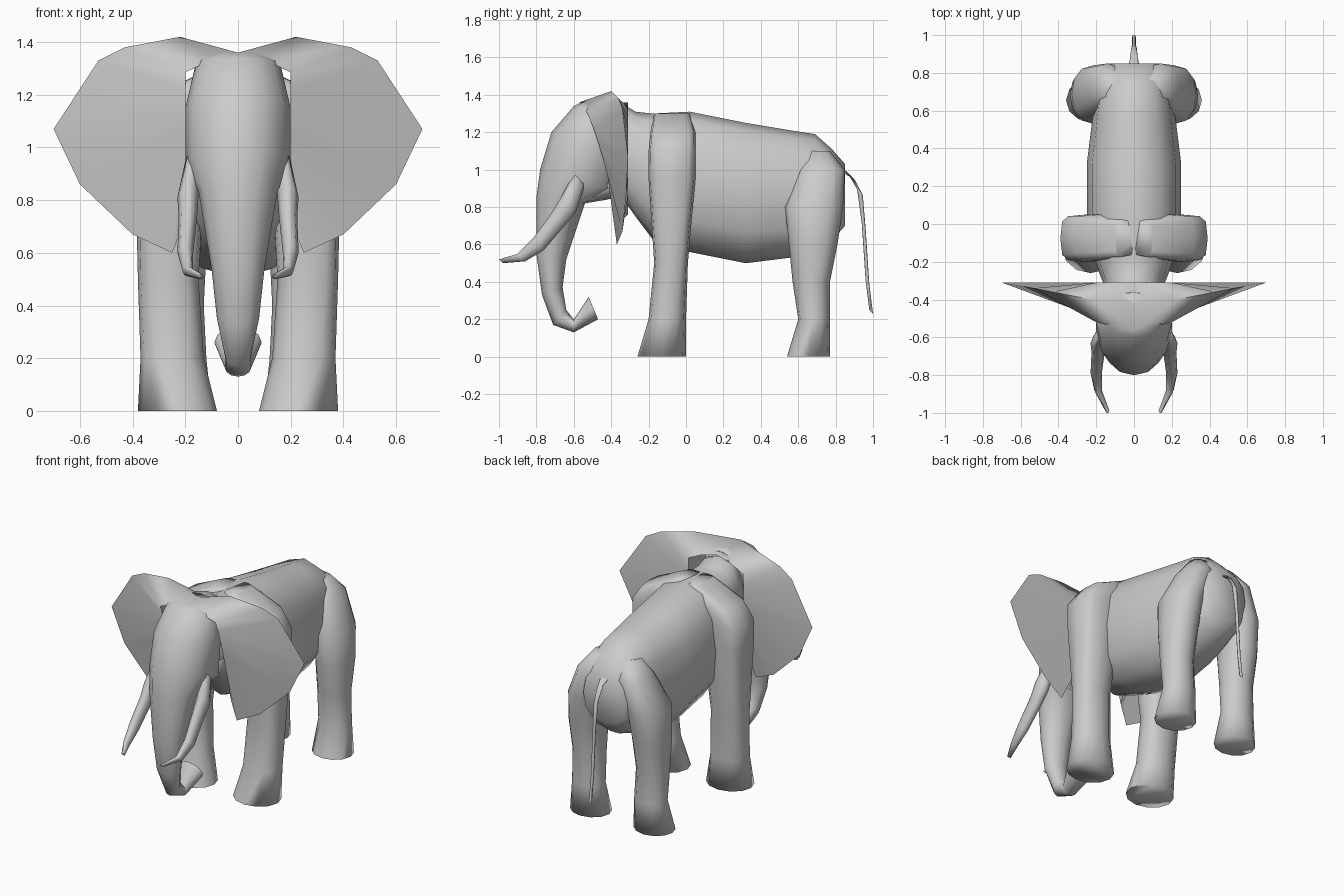
import bpy, bmesh, math

cube = bpy.data.objects.get("Cube")
if cube:
    bpy.data.objects.remove(cube)

hide = bpy.data.materials.new("grey_hide")
hide.use_nodes = True
GREY = (0.6, 0.6, 0.6, 1)
hide.diffuse_color = GREY
hide.node_tree.nodes["Principled BSDF"].inputs["Base Color"].default_value = GREY


def finish(name, bm, sharp):
    bmesh.ops.recalc_face_normals(bm, faces=bm.faces)
    mesh = bpy.data.meshes.new(name)
    bm.to_mesh(mesh)
    bm.free()
    mesh.materials.append(hide)
    obj = bpy.data.objects.new(name, mesh)
    bpy.context.collection.objects.link(obj)
    mesh.shade_smooth()
    mesh.set_sharp_from_angle(angle=math.radians(sharp))


def soft(value, power):
    return math.copysign(abs(value) ** power, value)


def loft(name, sections, sides=12, mirror=1, sharp=100):
    """Section: (y, z) of one edge, (y, z) of the other, inner x, outer x, squareness."""
    bm = bmesh.new()
    rings = []
    for (y_a, z_a), (y_b, z_b), inner, outer, power in sections:
        middle, half = (inner + outer) / 2, (outer - inner) / 2
        ring = []
        for step in range(sides):
            angle = math.tau * step / sides
            blend = 0.5 - 0.5 * soft(math.cos(angle), power)
            x = middle + half * soft(math.sin(angle), power)
            y = y_a + (y_b - y_a) * blend
            z = z_a + (z_b - z_a) * blend
            ring.append(bm.verts.new((x * mirror, y, z)))
        rings.append(ring)
    for lower, upper in zip(rings, rings[1:]):
        for step in range(sides):
            after = (step + 1) % sides
            bm.faces.new((lower[step], lower[after], upper[after], upper[step]))
    bm.faces.new(rings[0])
    bm.faces.new(rings[-1])
    finish(name, bm, sharp)


def trunk_like(name, rows):
    """Rows: front edge, back edge, half width."""
    loft(name, [(front, back, -half, half, 1) for front, back, half in rows], sharp=70)


def lengthwise(name, rows):
    """Rows: y, top, bottom, half width."""
    loft(name, [((y, top), (y, bottom), -half, half, 0.85) for y, top, bottom, half in rows])


def pipe(name, path, slant, mirror=1):
    """Path: x, y, z, radius."""
    loft(name, [((y - r, z + r * slant), (y + r, z - r * slant), x - r, x + r, 1)
                for x, y, z, r in path], sides=8, mirror=mirror)


def leg(name, rows, top_squareness, mirror):
    """Rows: height, front, back, inner x, outer x; the leg grows boxier upwards."""
    loft(name, [((front, z), (back, z), inner, outer,
                 1 - (1 - top_squareness) * min(z, 1))
                for z, front, back, inner, outer in rows], mirror=mirror)


# Torso with neck, chest and rump
lengthwise("body", [
    (-.42, 1.33, .87, .14), (-.32, 1.34, .82, .16), (-.27, 1.31, .75, .18),
    (-.18, 1.3, .63, .21), (.02, 1.31, .56, .25), (.32, 1.25, .5, .25),
    (.56, 1.21, .53, .22), (.69, 1.19, .57, .2), (.78, 1.11, .62, .19),
    (.85, 1.03, .7, .15)])

# Lower jaw
lengthwise("jaw", [(-.32, 1, .87, .16), (-.42, 1, .84, .15),
                   (-.54, .93, .82, .1), (-.61, .79, .75, .03)])

# Head flowing down into the curled trunk
trunk_like("head_and_trunk", [
    ((-.56, 1.36), (-.36, 1.36), .1),
    ((-.6, 1.34), (-.34, 1.3), .16),
    ((-.72, 1.2), (-.33, 1.1), .2),
    ((-.78, 1), (-.34, .88), .2),
    ((-.8, .85), (-.54, .82), .15),
    ((-.8, .55), (-.64, .52), .1),
    ((-.77, .33), (-.66, .37), .08),
    ((-.71, .17), (-.64, .25), .05),
    ((-.6, .13), (-.6, .2), .05),
    ((-.47, .2), (-.52, .32), .09)])

# Tail
pipe("tail", [(0, .83, 1, .03), (0, .88, .97, .02), (0, .93, .88, .015),
              (0, .95, .7, .01), (0, .97, .4, .01), (0, .99, .24, .01)], slant=1)

for side, sign in (("left", 1), ("right", -1)):
    # Front leg widening into a boxy shoulder
    leg(side + "_front_leg", [
        (0, -.26, 0, .08, .38), (.2, -.2, 0, .13, .37), (.5, -.17, .01, .15, .38),
        (.95, -.2, .05, .12, .39), (1.1, -.2, .05, .1, .39),
        (1.2, -.19, .05, .05, .32), (1.3, -.17, .02, 0, .1)], 0.5, sign)

    # Hind leg blending into the haunch
    leg(side + "_hind_leg", [
        (0, .54, .77, .1, .36), (.2, .6, .77, .12, .33), (.4, .57, .77, .13, .33),
        (.6, .55, .81, .12, .34), (.8, .53, .84, .1, .33), (1, .6, .85, .04, .24),
        (1.1, .65, .77, .02, .16)], 0.85, sign)

    # Tusk in its cheek socket
    pipe(side + "_tusk", [
        (.17, -.57, .95, .03), (.19, -.63, .81, .04), (.19, -.68, .74, .035),
        (.2, -.79, .6, .03), (.19, -.88, .53, .02), (.14, -.99, .51, .01)], 1, sign)

    # Ear: a wedge between a root on the head and a thin rim, flat behind
    rim = [(0, -.42, 1.36), (.22, -.4, 1.42), (.43, -.36, 1.38),
           (.53, -.34, 1.33), (.7, -.31, 1.07), (.6, -.32, .86),
           (.4, -.34, .67), (.25, -.37, .6), (.2, -.36, .72)]
    last = len(rim) - 1
    root = []
    for i in range(len(rim)):
        down = i / last
        root.append((min(0.2, 0.1 * i), -0.57 + 0.2 * down, 1.36 - 0.6 * down ** 1.5))
    back = [(x, -0.31, z) for x, y, z in root]
    bm = bmesh.new()
    lines = [[bm.verts.new((x * sign, y, z)) for x, y, z in points]
             for points in (root, rim, back)]
    for near, far in zip(lines, lines[1:] + lines[:1]):
        for i in range(last):
            bm.faces.new((near[i], near[i + 1], far[i + 1], far[i]))
    bm.faces.new([line[-1] for line in lines])
    finish(side + "_ear", bm, 80)
